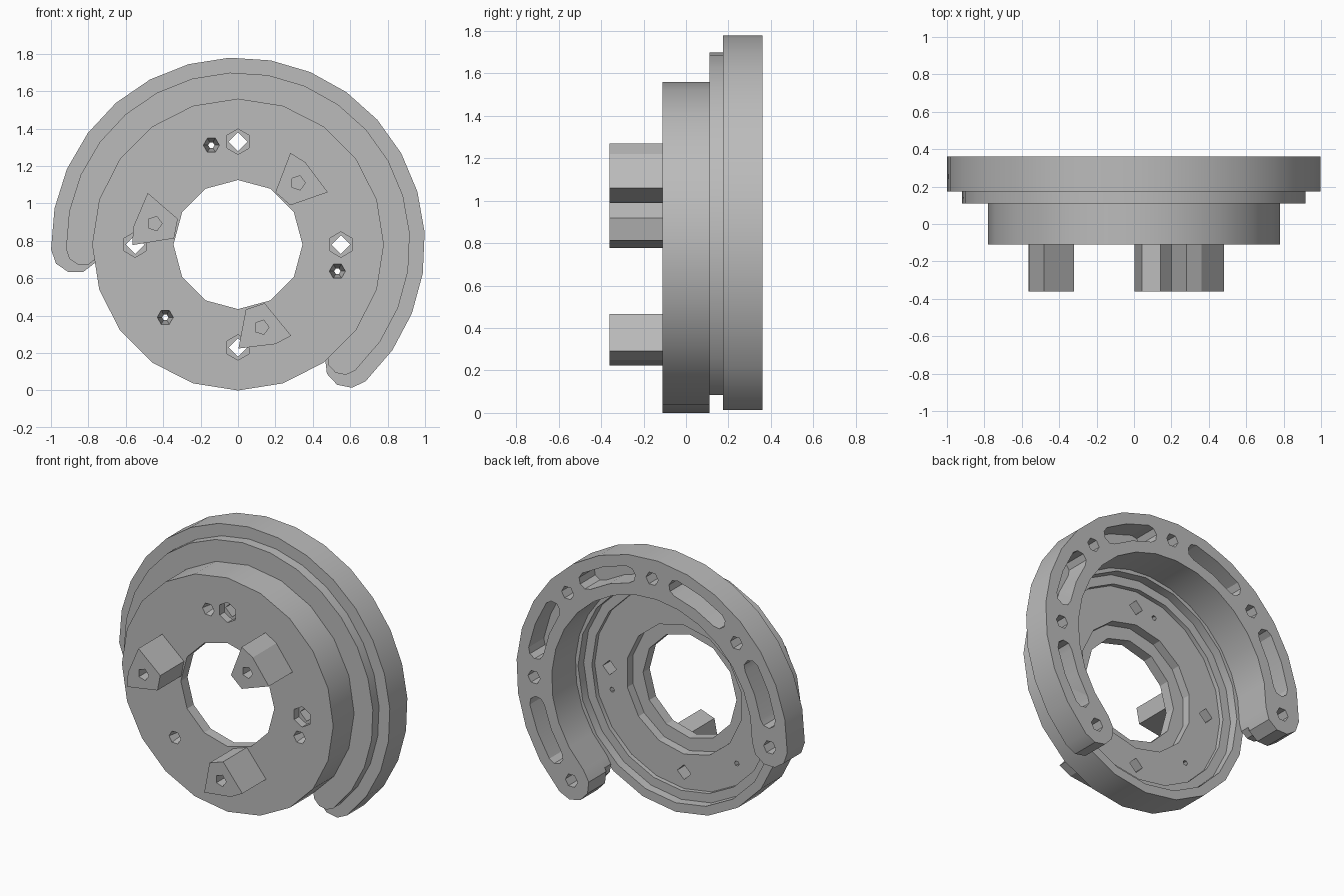
import bpy, bmesh
from math import sin, cos, radians, pi

if "Cube" in bpy.data.objects:
    bpy.data.objects.remove(bpy.data.objects["Cube"])

MID = 0.78            # height of the wheel axis
BACK, FRONT = 0.36, -0.11

grey = bpy.data.materials.new("plain grey")
grey.use_nodes = True
grey.diffuse_color = (0.5, 0.5, 0.5, 1)
grey.node_tree.nodes["Principled BSDF"].inputs["Base Color"].default_value = (0.5, 0.5, 0.5, 1)


def polar(r, deg):
    return r * cos(radians(deg)), r * sin(radians(deg))


def ring(r, n, centre=(0, 0), turn=0):
    """Regular polygon outline around a centre."""
    pts = [polar(r, turn + 360 * i / n) for i in range(n)]
    return [(centre[0] + x, centre[1] + z) for x, z in pts]


def band(r_in, r_out, a0, a1, n, caps=5):
    """Curved strip outline with rounded ends."""
    mid, half = (r_in + r_out) / 2, (r_out - r_in) / 2
    pts = [polar(r_out, a0 + (a1 - a0) * i / n) for i in range(n + 1)]
    for end, start in ((a1, 0), (a0, 180)):
        cx, cz = polar(mid, end)
        for i in range(1, caps):
            dx, dz = polar(half, end + start + 180 * i / caps)
            pts.append((cx + dx, cz + dz))
        if end == a1:
            pts += [polar(r_in, a1 + (a0 - a1) * i / n) for i in range(n + 1)]
    return pts


def prism(bm, outline, y0, y1, taper=None):
    """Extrude an outline along y; taper gives a different far outline."""
    a = [bm.verts.new((x, y0, z + MID)) for x, z in outline]
    b = [bm.verts.new((x, y1, z + MID)) for x, z in (taper or outline)]
    bm.faces.new(a)
    bm.faces.new(b[::-1])
    for i in range(len(a)):
        j = (i + 1) % len(a)
        bm.faces.new((a[j], a[i], b[i], b[j]))


def make(name, solids):
    bm = bmesh.new()
    for solid in solids:
        prism(bm, *solid)
    bmesh.ops.recalc_face_normals(bm, faces=bm.faces)
    mesh = bpy.data.meshes.new(name)
    bm.to_mesh(mesh)
    bm.free()
    mesh.materials.append(grey)
    obj = bpy.data.objects.new(name, mesh)
    bpy.context.collection.objects.link(obj)
    return obj


def cut(obj, solids):
    """Subtract each group of solids, then drop the cutter."""
    cutter = make("cutter", solids)
    cutter.hide_render = True
    mod = obj.modifiers.new("cut", 'BOOLEAN')
    mod.operation, mod.solver, mod.object = 'DIFFERENCE', 'EXACT', cutter
    bpy.context.view_layer.objects.active = obj
    bpy.ops.object.modifier_apply(modifier=mod.name)
    bpy.data.objects.remove(cutter)


def soften(obj):
    bpy.ops.object.select_all(action='DESELECT')
    obj.select_set(True)
    bpy.context.view_layer.objects.active = obj
    bpy.ops.object.shade_smooth_by_angle(angle=radians(25))


# Hub: a shallow cup, open at the back, with a stepped floor and centre bore
hub = make("hub", [(ring(0.78, 20, turn=90), FRONT, 0.11)])
cut(hub, [(ring(0.72, 20, turn=90), 0.05, 0.5)])
cut(hub, [(ring(0.66, 20, turn=90), 0.02, 0.5)])
cut(hub, [(ring(0.43, 14, turn=90), -0.04, 0.5)])
cut(hub, [(ring(0.345, 12, turn=90), -0.5, 0.5)])

# Four bolt holes with wider mouths, and three tapering pin holes
bolts = [polar(0.55, 90 * i) for i in range(4)]
pins = [polar(0.55, 105 + 120 * i) for i in range(3)]
cut(hub, [(ring(0.068, 6, c, 30), -0.2, -0.06) for c in bolts])
cut(hub, [(ring(0.05, 4, c), -0.2, 0.2) for c in bolts])
cut(hub, [(ring(0.045, 6, c), FRONT - 0.01, 0.03, ring(0.015, 6, c)) for c in pins])
soften(hub)

# Open rim: a wide back flange and a narrower step in front of it
START, END, HOLES = -47, 181.5, 6
step = make("rim_step", [(band(0.74, 0.92, START, END, 18), 0.11, 0.175)])
soften(step)
flange = make("rim_flange", [(band(0.74, 1.0, START, END, 18), 0.175, BACK)])

# Blind round holes with long slots between them, on the back of the flange
gap = (END - START) / (HOLES - 1)
pockets = [(ring(0.045, 6, polar(0.87, START + gap * i)), 0.2, 0.5) for i in range(HOLES)]
for i in range(HOLES - 1):
    mid = START + gap * (i + 0.5)
    pockets.append((band(0.815, 0.925, mid - 11, mid + 11, 2, 4), 0.2, 0.5))
cut(flange, pockets)
soften(flange)

# Three posts on the front, each with a blind screw hole
foot = [(0.28, 0.49), (0.36, 0.44), (0.48, 0.28), (0.28, 0.21), (0.2, 0.28)]
for i, side in enumerate(("upper", "right", "lower")):
    c, s = cos(2 * pi * i / 3), sin(2 * pi * i / 3)
    spin = lambda p: (p[0] * c - p[1] * s, p[0] * s + p[1] * c)
    post = make(side + "_post", [([spin(p) for p in foot], -0.36, FRONT)])
    cut(post, [(ring(0.04, 5, spin((0.32, 0.33))), -0.5, -0.22)])
